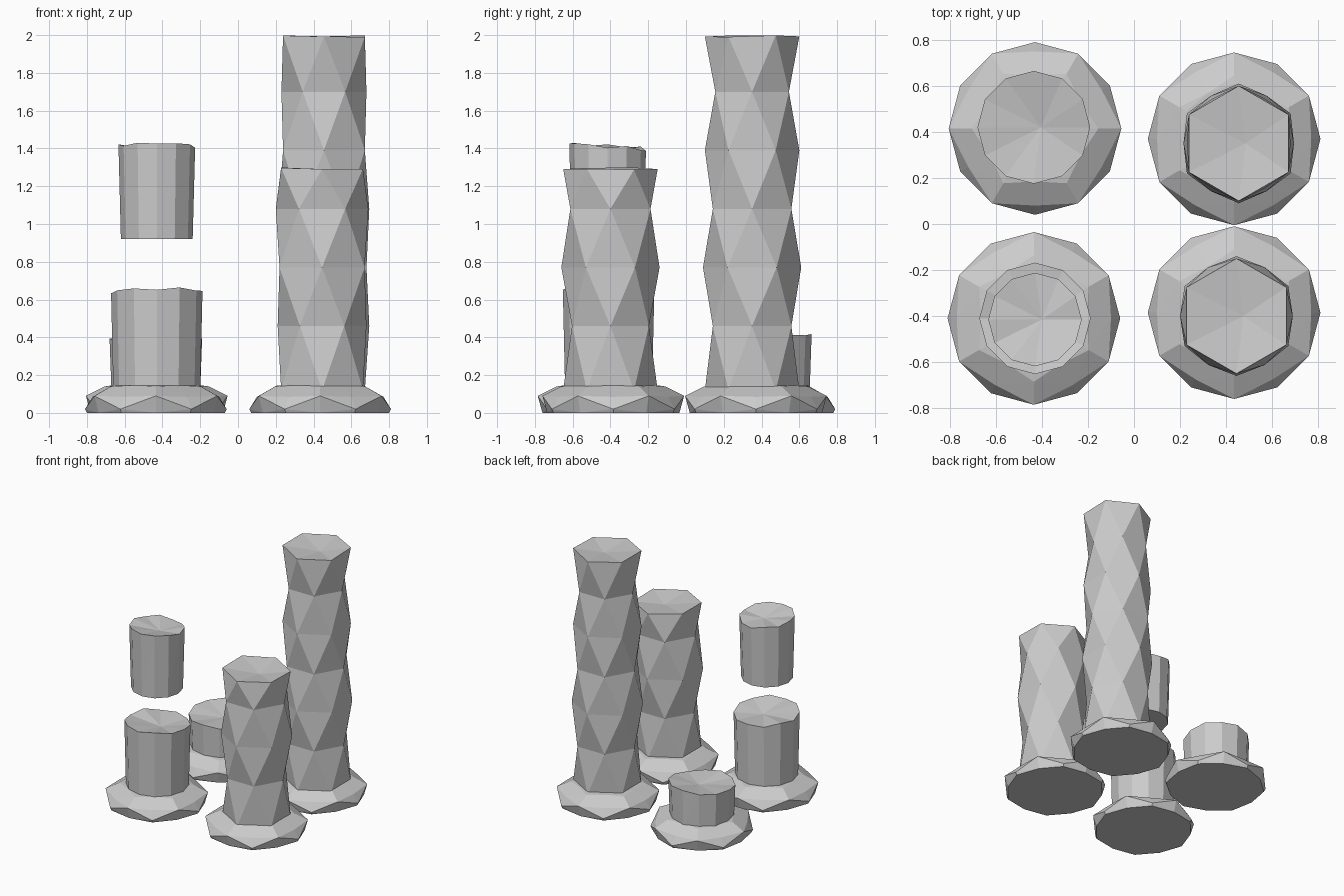
import bpy, random
from math import cos, sin, pi

if "Cube" in bpy.data.objects:
    bpy.data.objects.remove(bpy.data.objects["Cube"])

random.seed(4)


def ring(center, r, z, n, turn=0.0, jag=0.0, slope=0.0):
    """Polygon of n points; jag roughens the heights, slope raises the front."""
    return [(center[0] + r * cos(turn + 2 * pi * i / n),
             center[1] + r * sin(turn + 2 * pi * i / n),
             z + random.uniform(-jag, jag) - slope * sin(turn + 2 * pi * i / n))
            for i in range(n)]


def loft(name, rings, offsets=None, dent=0.0):
    """Join equal rings with triangles, cap the bottom, fan the (dented) top."""
    n = len(rings[0])
    verts = [p for r in rings for p in r]
    faces = [tuple(reversed(range(n)))]
    for k in range(len(rings) - 1):
        a, b = k * n, (k + 1) * n
        shift = offsets[k] if offsets else 0
        for i in range(n):
            j = (i + 1) % n
            if offsets:
                # antiprism band: diamonds spiralling up the shaft
                faces.append((a + i, a + j, b + (i + shift) % n))
                faces.append((a + j, b + (j + shift) % n, b + (i + shift) % n))
            elif i % 2:
                faces += [(a + i, a + j, b + j), (a + i, b + j, b + i)]
            else:
                faces += [(a + i, a + j, b + i), (a + j, b + j, b + i)]
    top = len(rings) - 1
    c = len(verts)
    last = rings[top]
    verts.append((sum(p[0] for p in last) / n + 0.03, sum(p[1] for p in last) / n,
                  sum(p[2] for p in last) / n - dent))
    faces += [(top * n + i, top * n + (i + 1) % n, c) for i in range(n)]
    mesh = bpy.data.meshes.new(name)
    mesh.from_pydata(verts, [], faces)
    mesh.update()
    ob = bpy.data.objects.new(name, mesh)
    bpy.context.collection.objects.link(ob)
    return ob


def plinth(name, c, turn):
    """Faceted foot: outer corners alternate between low and high."""
    def alt(low, high):
        pts = []
        for i in range(12):
            r, z = high if i % 2 else low
            a = turn + i * pi / 6
            pts.append((c[0] + r * cos(a), c[1] + r * sin(a), z))
        return pts
    loft(name, [alt((0.365, 0), (0.35, 0)),
                alt((0.375, 0.02), (0.375, 0.09)),
                alt((0.335, 0.085), (0.275, 0.14)),
                alt((0.23, 0.145), (0.24, 0.145))])


def shaft(name, c, levels, radii):
    """Hexagonal shaft, each level turned half a side from the one below."""
    rings, offsets = [], []
    for k, (z, r) in enumerate(zip(levels, radii)):
        end = k == len(levels) - 1
        rings.append(ring(c, r, z, 6, pi / 6 if k % 2 == 0 else 0,
                          0.008 if end else 0))
        offsets.append(1 if k % 2 == 0 else 0)
    loft(name, rings, offsets, 0.03)


def drum(name, c, r0, r1, z0, z1, slope):
    """Broken twelve-sided column piece."""
    loft(name, [ring(c, r0, z0, 12), ring(c, r1, z1, 12, 0, 0.012, slope)], None, 0.03)


# column feet
plinth("back_left_base", (-0.43, 0.415), pi / 6)
plinth("front_left_base", (-0.435, -0.41), 0)
plinth("back_right_base", (0.435, 0.37), 0)
plinth("front_right_base", (0.435, -0.385), 0)

# tall and medium columns
shaft("tall_column", (0.455, 0.35), [0.12, 0.46, 0.77, 1.08, 1.39, 1.70, 1.992],
      [0.25, 0.24, 0.26, 0.24, 0.25, 0.225, 0.25])
shaft("medium_column", (0.445, -0.40), [0.12, 0.46, 0.77, 1.08, 1.295],
      [0.25, 0.235, 0.26, 0.245, 0.25])

# broken stubs and the floating fragment
drum("back_left_stub", (-0.435, 0.42), 0.235, 0.245, 0.12, 0.395, -0.015)
drum("front_left_stub", (-0.43, -0.41), 0.23, 0.242, 0.12, 0.642, 0.012)
drum("floating_fragment", (-0.43, -0.415), 0.19, 0.203, 0.92, 1.41, 0.012)
